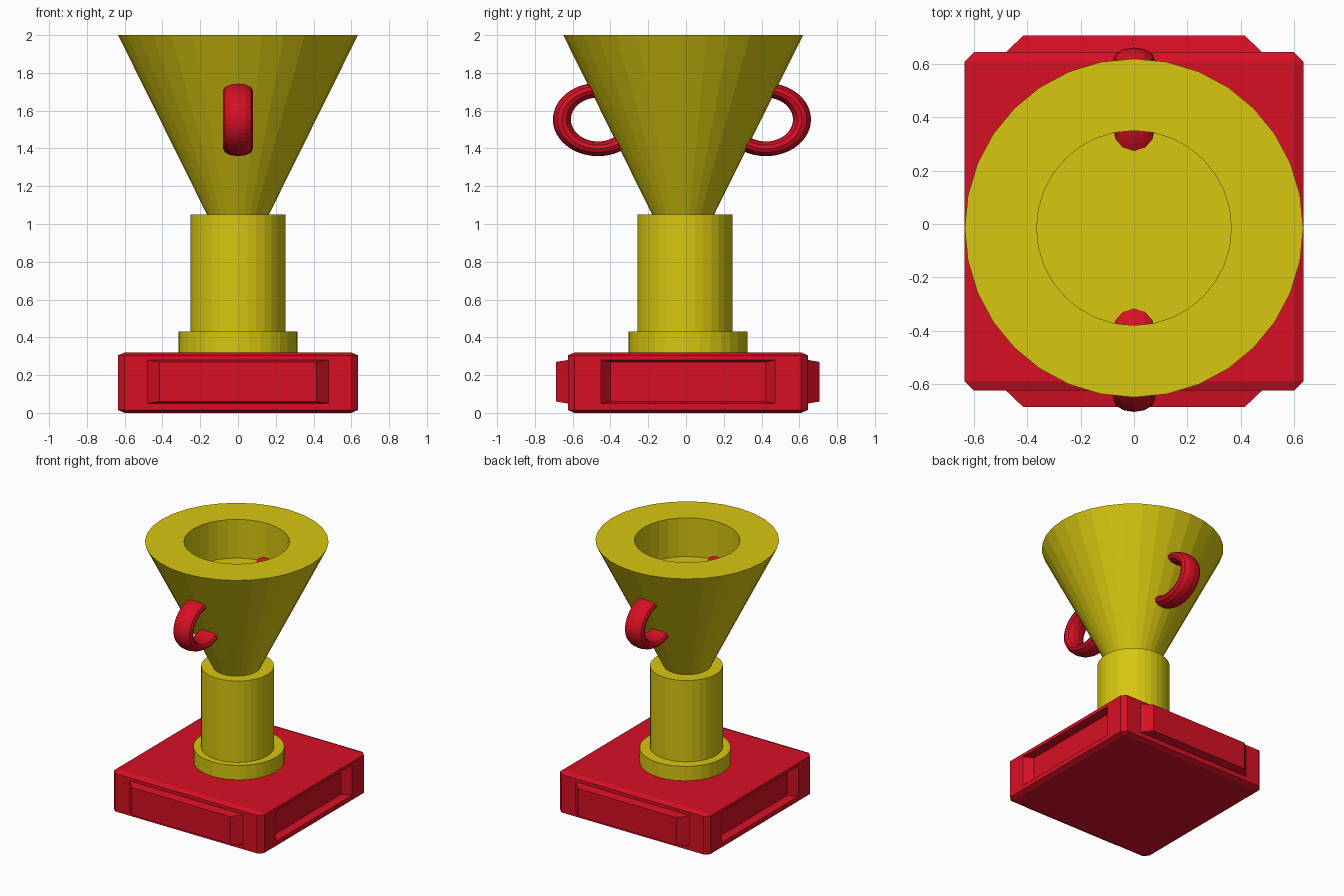
import bpy, bmesh, math
from mathutils import Matrix, Vector

if "Cube" in bpy.data.objects:
    bpy.data.objects.remove(bpy.data.objects["Cube"])


def material(name, rgb):
    m = bpy.data.materials.new(name)
    m.diffuse_color = (*rgb, 1)
    m.use_nodes = True
    m.node_tree.nodes["Principled BSDF"].inputs["Base Color"].default_value = m.diffuse_color
    return m


RED = material("red", (0.68, 0.005, 0.018))
YELLOW = material("yellow", (0.68, 0.57, 0.005))


def finish(bm, name, mat, loc=(0, 0, 0)):
    bmesh.ops.recalc_face_normals(bm, faces=bm.faces[:])
    me = bpy.data.meshes.new(name)
    bm.to_mesh(me)
    bm.free()
    me.materials.append(mat)
    ob = bpy.data.objects.new(name, me)
    ob.location = loc
    bpy.context.collection.objects.link(ob)
    return ob


def lathe(name, profile, mat, y=0.0, sides=32):
    """Revolve a (radius, z) profile, closing both ends with flat caps."""
    bm = bmesh.new()
    rings = [[bm.verts.new((r * math.cos(2 * math.pi * i / sides),
                            r * math.sin(2 * math.pi * i / sides), z))
              for i in range(sides)] for r, z in profile]
    for a, b in zip(rings, rings[1:]):
        for i in range(sides):
            j = (i + 1) % sides
            bm.faces.new((a[i], a[j], b[j], b[i]))
    bm.faces.new(rings[0][::-1])
    bm.faces.new(rings[-1])
    return finish(bm, name, mat, (0, y, 0))


# Plinth: chamfered block, raised panels front and back, sunken panels left and right
def plinth():
    half, height, squash = 0.635, 0.32, 0.43
    bm = bmesh.new()
    bmesh.ops.create_cube(bm, size=1)
    bmesh.ops.scale(bm, vec=(2 * half, 2 * half, height / squash), verts=bm.verts[:])
    bmesh.ops.bevel(bm, geom=bm.edges[:], offset=0.035, segments=1,
                    affect='EDGES', profile=0.5)
    bmesh.ops.scale(bm, vec=(1, 1, squash), verts=bm.verts[:])
    bmesh.ops.translate(bm, vec=(0, 0, height / 2), verts=bm.verts[:])

    def place(face, axis, sign, depth, width, z0, z1):
        for v in face.verts:
            v.co[axis] = sign * depth
            v.co[1 - axis] = math.copysign(width, v.co[1 - axis])
            v.co.z = z1 if v.co.z > height / 2 else z0

    bm.normal_update()
    for axis, step, outer, inner in ((0, -0.06, 0.46, 0.41), (1, 0.062, 0.48, 0.415)):
        for sign in (-1, 1):
            bm.normal_update()
            face = next(f for f in bm.faces if f.normal[axis] * sign > 0.99
                        and abs(f.calc_center_median()[axis] - sign * half) < 0.01
                        and f.calc_area() > 0.2)
            bmesh.ops.inset_individual(bm, faces=[face], thickness=0.03)
            place(face, axis, sign, half, outer, 0.05, 0.28)
            top = bmesh.ops.extrude_discrete_faces(bm, faces=[face])["faces"][0]
            place(top, axis, sign, half + step, inner, 0.06, 0.27)
    finish(bm, "plinth", RED, (0, 0.01, 0))


plinth()

# Collar and column
lathe("collar", [(0.315, 0.31), (0.315, 0.43)], YELLOW, 0.01)
lathe("column", [(0.252, 0.40), (0.252, 1.05)], YELLOW, -0.005)

# Conical cup with a flat-bottomed bore
lathe("cup", [(0.139, 1.0), (0.635, 2.0), (0.365, 2.0), (0.365, 1.705)], YELLOW, -0.015)

# Handles: squashed rings half buried in the cup
for name, y in (("front_handle", -0.466), ("back_handle", 0.423)):
    bpy.ops.mesh.primitive_torus_add(major_segments=48, minor_segments=12,
                                     major_radius=1, minor_radius=0.25)
    ob = bpy.context.object
    ob.name = name
    ob.data.transform(Matrix.Translation((0, y, 1.553))
                      @ Matrix.Diagonal((0.315, 0.191, 0.155, 1))
                      @ Matrix.Rotation(math.pi / 2, 4, 'Y'))
    ob.data.materials.append(RED)
